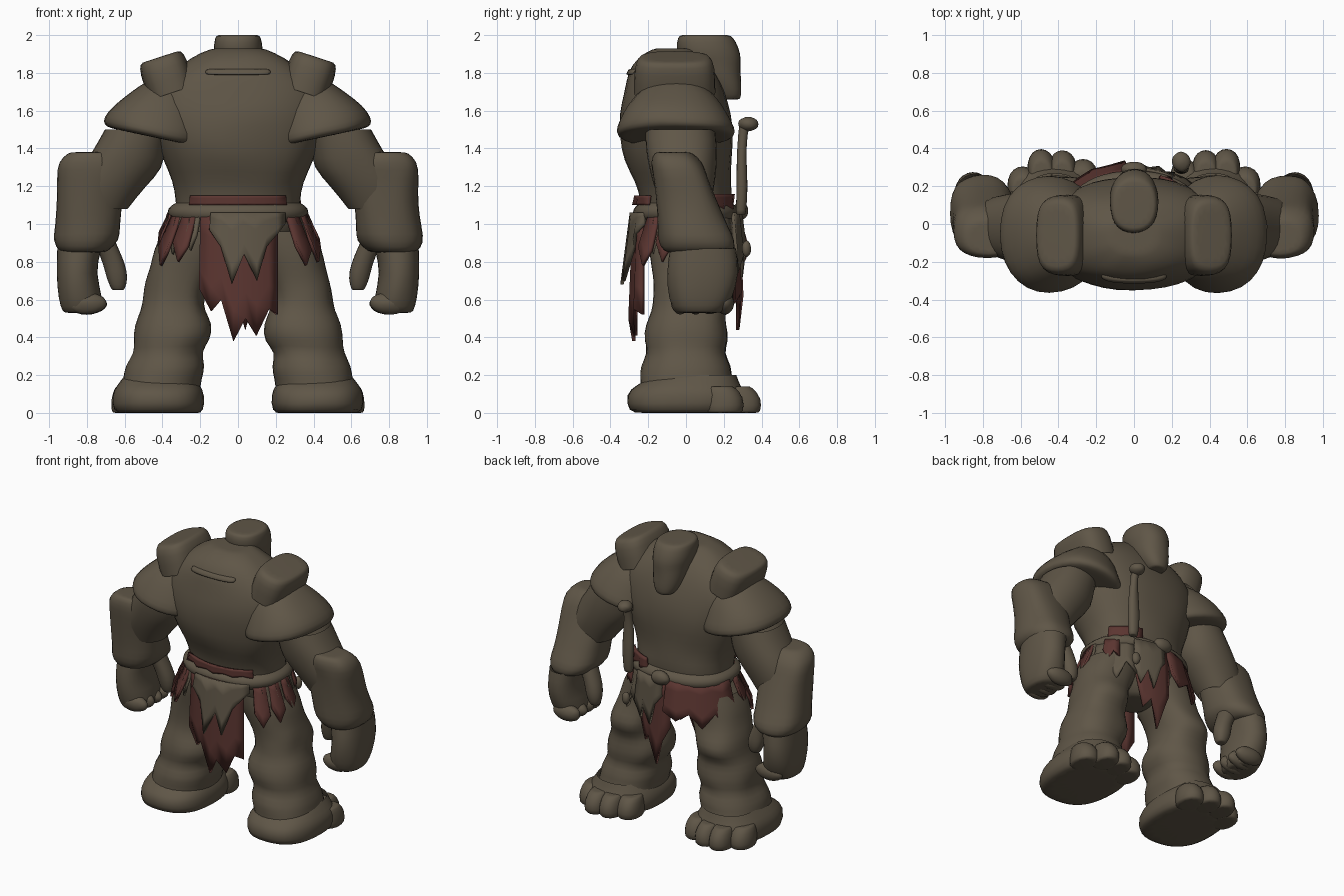
import bpy, bmesh, math, random
from mathutils import Matrix, Vector

random.seed(4)
cube = bpy.data.objects.get("Cube")
if cube:
    bpy.data.objects.remove(cube, do_unlink=True)


def material(name, rgb):
    m = bpy.data.materials.new(name)
    m.use_nodes = True
    m.diffuse_color = (*rgb, 1)
    b = m.node_tree.nodes["Principled BSDF"]
    b.inputs["Base Color"].default_value = (*rgb, 1)
    b.inputs["Roughness"].default_value = 0.9
    return m


STONE = material("brown stone", (0.115, 0.093, 0.063))
RED = material("dull red cloth", (0.105, 0.036, 0.03))


def finish(name, bm, mat, levels=1, thick=0):
    bmesh.ops.recalc_face_normals(bm, faces=bm.faces)
    mesh = bpy.data.meshes.new(name)
    bm.to_mesh(mesh)
    bm.free()
    mesh.materials.append(mat)
    for p in mesh.polygons:
        p.use_smooth = True
    ob = bpy.data.objects.new(name, mesh)
    bpy.context.collection.objects.link(ob)
    if thick:
        mod = ob.modifiers.new("thickness", 'SOLIDIFY')
        mod.thickness = thick
        mod.offset = 0
    if levels:
        mod = ob.modifiers.new("smooth", 'SUBSURF')
        mod.levels = mod.render_levels = levels


def loft(name, rings, n=14, power=2.3, jitter=0.01, place=None, side=1, caps="both"):
    """Skin a stack of rounded rings (x, y, z, rx, ry); buried ends stay open."""
    bm = bmesh.new()
    low, high = caps in ("both", "low"), caps in ("both", "high")

    def shrink(r):
        return [(*r[:3], r[3] * 0.8, r[4] * 0.8)]

    stack = (shrink(rings[0]) if low else []) + list(rings) + (shrink(rings[-1]) if high else [])
    loops = []
    for i, (x, y, z, rx, ry) in enumerate(stack):
        loop = []
        wobble = jitter if 1 < i < len(stack) - 2 else 0
        for k in range(n):
            a = math.tau * (k + 0.5) / n
            c, s = math.cos(a), math.sin(a)
            p = Vector((x + rx * math.copysign(abs(c) ** (2 / power), c),
                        y + ry * math.copysign(abs(s) ** (2 / power), s), z))
            p += Vector([random.uniform(-wobble, wobble) for _ in range(3)])
            if place:
                p = place @ p
            p.x *= side
            loop.append(bm.verts.new(p))
        loops.append(loop)
    for lo, hi in zip(loops, loops[1:]):
        for k in range(n):
            j = (k + 1) % n
            bm.faces.new((lo[k], lo[j], hi[j], hi[k]))
    if low:
        bm.faces.new(loops[0])
    if high:
        bm.faces.new(loops[-1])
    finish(name, bm, STONE)


def blob(name, centre, size, side=1):
    """Uneven ellipsoid lump."""
    bm = bmesh.new()
    bmesh.ops.create_icosphere(bm, subdivisions=2, radius=1.05)
    for v in bm.verts:
        v.co *= random.uniform(0.93, 1.06)
        p = Vector(c + s * q for c, s, q in zip(centre, size, v.co))
        v.co = (p.x * side, p.y, p.z)
    finish(name, bm, STONE)


def cloth(name, start, end, tips, mat, top=1.06, flare=0.1, off=0.0):
    """Hanging strip around the waist with a ragged lower edge."""
    bm = bmesh.new()
    rows = []
    for i, tip in enumerate(tips):
        t = math.radians(start + (end - start) * i / (len(tips) - 1))
        fold = 0.012 * (-1) ** i
        col = []
        for k in range(5):
            z = top + (tip - top) * k / 4
            grow = off + flare * (top - z) + fold * k / 4
            col.append(bm.verts.new(((0.36 + grow) * math.cos(t),
                                     (0.265 + grow) * math.sin(t), z)))
        rows.append(col)
    for a, b in zip(rows, rows[1:]):
        for k in range(4):
            bm.faces.new((a[k], b[k], b[k + 1], a[k + 1]))
    finish(name, bm, mat, 0, 0.018)


# Torso, pelvis and belt
loft("torso", [(0, 0, 1.07, .33, .235), (0, 0, 1.13, .335, .245), (0, -.02, 1.22, .35, .255),
               (0, -.045, 1.33, .395, .285), (0, -.05, 1.45, .44, .305), (0, -.055, 1.58, .48, .3),
               (0, -.06, 1.7, .46, .275), (0, -.07, 1.8, .36, .24), (0, -.075, 1.88, .25, .18),
               (0, -.06, 1.93, .14, .11)], n=20, caps="high")
loft("pelvis", [(0, 0, .76, .12, .13), (0, 0, .86, .26, .19), (0, 0, .96, .33, .23),
                (0, 0, 1.04, .34, .24)], caps="low")
loft("belt", [(0, 0, 1.01, .34, .25), (0, 0, 1.035, .375, .285), (0, 0, 1.085, .38, .285),
              (0, 0, 1.11, .335, .245)], n=24, jitter=0.014, caps="none")
loft("back_collar_lip", [(0, -.285, 1.79, .18, .035), (0, -.27, 1.82, .18, .035)], jitter=0)

# Head, set low on the front of the chest
loft("head", [(0, .225, 1.66, .06, .065), (0, .205, 1.71, .09, .095), (0, .165, 1.79, .115, .125),
              (0, .145, 1.85, .12, .145), (0, .12, 1.9, .135, .175), (0, .105, 1.97, .13, .16),
              (0, .1, 2.0, .12, .14)], jitter=.004)

for s, label in ((1, "left"), (-1, "right")):
    # Shoulder armour, its rim dipping at front and back and lifting outwards
    plate = Matrix.Translation((.45, -.055, 1.47)) @ Matrix.Rotation(math.radians(-12), 4, 'Y')
    loft(label + "_shoulder_plate", [(0, 0, -.01, .235, .28), (0, 0, 0, .27, .32), (0, 0, .04, .28, .32),
                                     (0, 0, .11, .25, .285), (-.02, 0, .2, .19, .23), (-.03, 0, .28, .12, .15)],
         place=plate, side=s, jitter=.008)
    cap = Matrix.Translation((.38, -.06, 1.79)) @ Matrix.Rotation(math.radians(18), 4, 'Y')
    loft(label + "_shoulder_block", [(0, 0, -.1, .13, .22), (0, 0, .05, .135, .22), (0, 0, .1, .115, .19)],
         place=cap, side=s, power=3, jitter=.008, caps="high")

    # Arm, gauntlet and hand
    loft(label + "_upper_arm", [(.73, 0, 1.08, .15, .13), (.68, -.01, 1.2, .195, .165), (.61, -.02, 1.3, .22, .185),
                                (.575, -.025, 1.4, .19, .195), (.53, -.03, 1.5, .18, .19)],
         side=s, caps="none")
    loft(label + "_gauntlet", [(.82, .07, .85, .13, .19), (.805, .06, .91, .185, .21), (.8, .04, .98, .175, .185),
                               (.785, .0, 1.12, .175, .165), (.785, -.03, 1.25, .175, .15),
                               (.785, -.05, 1.33, .175, .14), (.77, -.07, 1.38, .13, .1)],
         side=s, power=2.5)
    loft(label + "_hand", [(.83, .07, .53, .1, .13), (.835, .08, .6, .125, .17),
                           (.86, .09, .74, .105, .2), (.84, .09, .87, .12, .18)], side=s, caps="low")
    for i in range(4):
        blob(label + "_finger", (.8, -.03 + i * .078, .58), (.105, .05, .06), s)
    loft(label + "_thumb", [(.635, .12, .65, .035, .035), (.64, .12, .71, .06, .06),
                            (.655, .11, .79, .06, .06), (.69, .1, .87, .06, .065),
                            (.72, .09, .92, .07, .07)], n=10, side=s, jitter=.004, caps="low")

    # Leg in bulging rock layers, the knee pushed forward
    loft(label + "_leg", [(.41, .01, .12, .215, .26), (.4, .0, .18, .21, .245), (.385, 0, .25, .22, .245),
                          (.375, 0, .32, .18, .2), (.35, 0, .38, .215, .225), (.34, 0, .47, .21, .215),
                          (.34, .015, .54, .17, .195), (.34, .05, .61, .165, .225), (.325, .03, .69, .17, .205),
                          (.285, .01, .77, .185, .19), (.25, 0, .87, .2, .2), (.21, 0, .96, .19, .2)],
         side=s, n=16, caps="none")

    # Broad foot with instep and blocky toes
    loft(label + "_foot", [(.42, 0, 0, .245, .31), (.42, 0, .1, .25, .32), (.42, .01, .145, .225, .28),
                           (.42, .05, .2, .18, .22)], side=s, power=2.5, n=18, caps="low")
    for x, y, r in ((.27, .24, .085), (.38, .285, .08), (.49, .29, .08), (.59, .2, .085)):
        loft(label + "_toe", [(x, y, 0, r, .11), (x, y, .08, r, .115), (x, y - .02, .14, r * .75, .08)],
             n=10, side=s, jitter=.006)

# Skirt: back panel, front panel, hip tatters
cloth("back_red_panel", -122, -56, (.66, .54, .6, .38, .5, .41, .55, .52), RED, flare=.02, off=.01)
cloth("back_upper_flap", -112, -50, (.97, .88, .68, .84, .7, .88, .95, 1.0), STONE, flare=.1, off=.025)
cloth("front_red_panel", 60, 100, (.8, .58, .64, .44, .62, .72), RED, flare=.02, off=.01)
cloth("front_upper_flap", 58, 92, (.85, .74, .84, .72, .88, .94), STONE, flare=.06, off=.025)
cloth("right_hip_red_cloth", 96, 172, (.86, .8, .86, .76, .86, .77, .9), RED, flare=.22, off=.01)
cloth("left_hip_cloth", 8, 60, (.9, .78, .9, .74, .88, .8), STONE, flare=.2)
cloth("left_hip_red_patch", 24, 42, (.98, .9, .96, .92), RED, flare=.2, off=.015)
for i, (a, tip) in enumerate(((-178, .86), (-160, .78), (-142, .8), (-46, .78), (-28, .8), (-8, .84))):
    cloth("hip_red_strip", a, a + 15, (tip + .1, tip, tip + .08), RED, flare=.4)
    cloth("hip_stone_strip", a + 9, a + 19, (tip + .16, tip + .06, tip + .14), STONE, flare=.3)

# Red sash showing above the belt
cloth("back_sash", -134, -46, (1.1,) * 9, RED, top=1.15, flare=0)
cloth("left_front_sash", 28, 68, (1.08,) * 6, RED, top=1.16, flare=0, off=.005)

# Hanging charm on the front of the belt
loft("charm_rod", [(.25, .29, 1.05, .035, .03), (.25, .3, 1.2, .05, .035), (.25, .29, 1.35, .04, .03),
                   (.25, .3, 1.48, .025, .025), (.25, .31, 1.53, .03, .03)], n=8, jitter=.006)
blob("charm_knob", (.25, .33, 1.53), (.05, .055, .04))
blob("charm_bead", (.25, .32, .87), (.03, .025, .045))
blob("belt_knot", (0, .29, 1.07), (.07, .04, .05))
